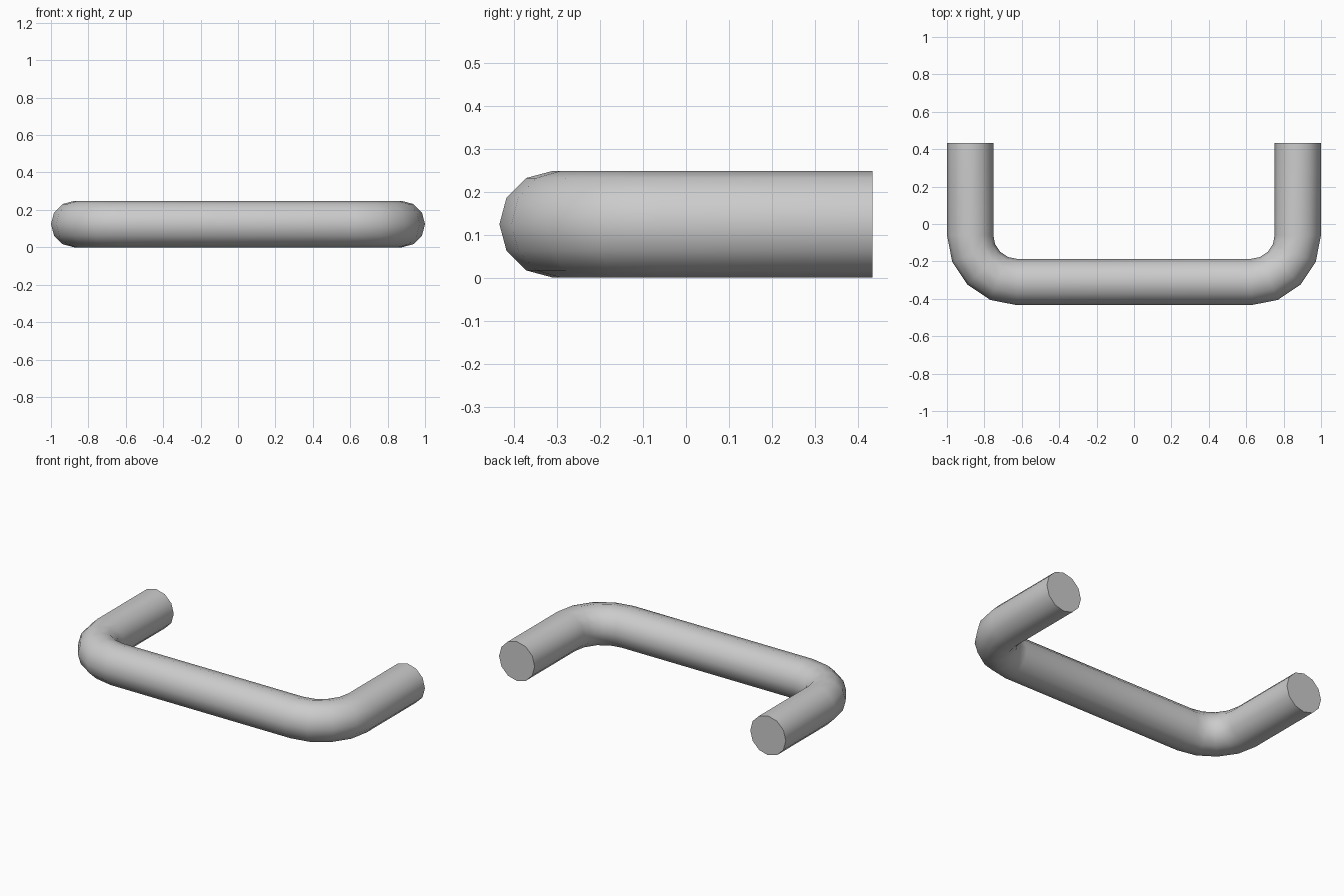
import bpy, bmesh
from math import sin, cos, pi, radians

if "Cube" in bpy.data.objects:
    bpy.data.objects.remove(bpy.data.objects["Cube"])

R = 0.124              # tube radius
SIDES = 12
BEND = 0.25            # bend radius on the centre line
CX, CY = 0.626, -0.06  # centre of the right-hand bend
END_Y = 0.434

# Path stations: (x, y, outward angle), right leg end -> crossbar -> left leg end
right = [(CX + BEND, END_Y, 0.0)]
for i in range(5):
    a = -i * pi / 8
    right.append((CX + BEND * cos(a), CY + BEND * sin(a), a / 1.0 if i else 0.0))
left = [(-x, y, -pi - a) for x, y, a in reversed(right)]

# Sweep a twelve-sided ring along the path
bm = bmesh.new()
rings = []
for x, y, a in right + left:
    ring = []
    for k in range(SIDES):
        t = 2 * pi * k / SIDES
        r = R * cos(t)
        ring.append(bm.verts.new((x + r * cos(a), y + r * sin(a), R + R * sin(t))))
    rings.append(ring)
for p, q in zip(rings, rings[1:]):
    for k in range(SIDES):
        n = (k + 1) % SIDES
        bm.faces.new((p[k], p[n], q[n], q[k]))

# Flat end caps
bm.faces.new(rings[0])
bm.faces.new(rings[-1])
bmesh.ops.recalc_face_normals(bm, faces=bm.faces)

mesh = bpy.data.meshes.new("pull_handle")
bm.to_mesh(mesh)
bm.free()
handle = bpy.data.objects.new("pull_handle", mesh)
bpy.context.collection.objects.link(handle)

# Smooth tube with crisp ends
bpy.context.view_layer.objects.active = handle
handle.select_set(True)
bpy.ops.object.shade_smooth_by_angle(angle=radians(40))
